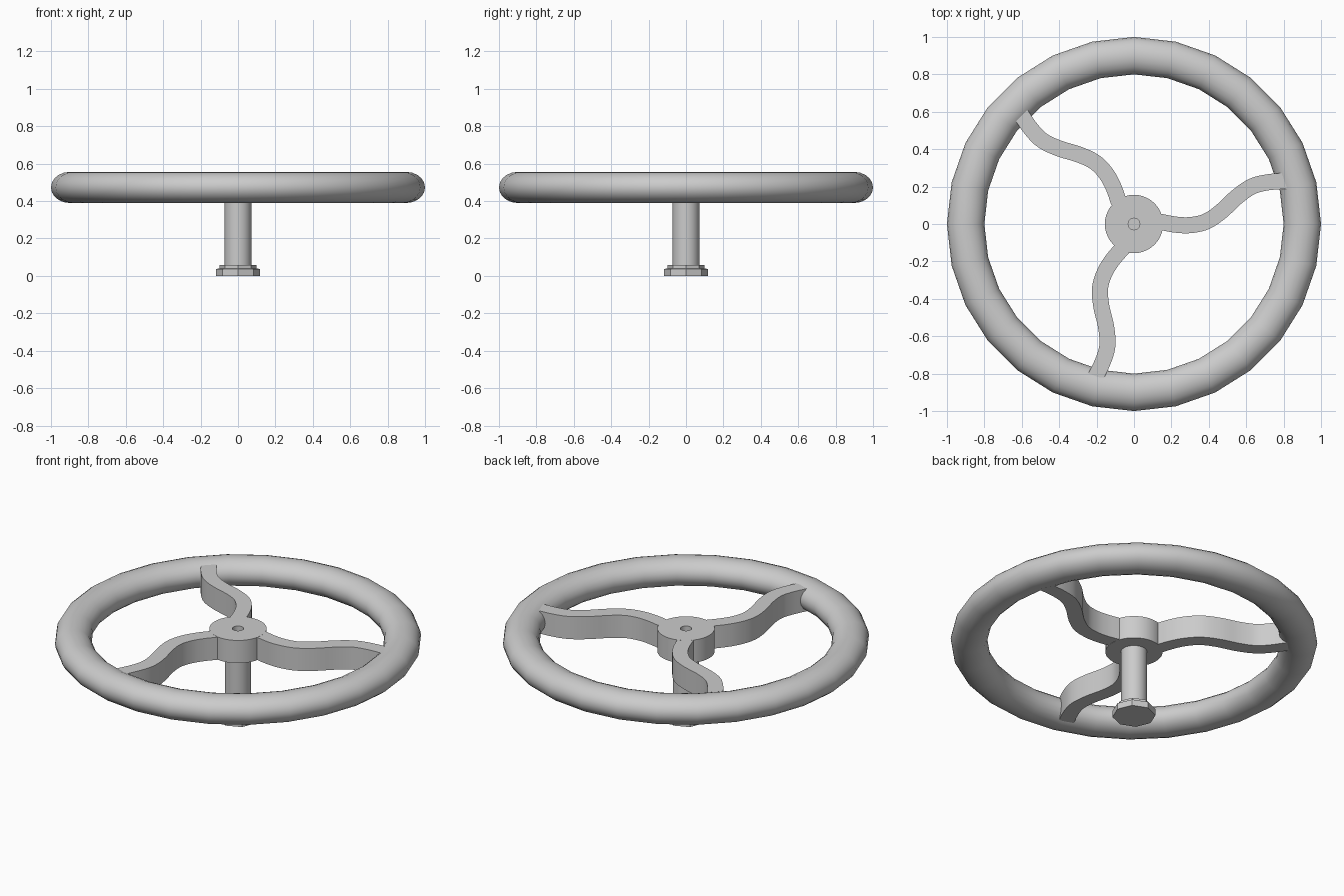
import bpy, bmesh
from math import cos, sin, pi, radians
from mathutils import Vector, Matrix

cube = bpy.data.objects.get("Cube")
if cube:
    bpy.data.objects.remove(cube, do_unlink=True)

grey = bpy.data.materials.new("plain grey")
grey.use_nodes = True
grey.diffuse_color = (0.6, 0.6, 0.6, 1)
for node in grey.node_tree.nodes:
    if node.type == 'BSDF_PRINCIPLED':
        node.inputs["Base Color"].default_value = grey.diffuse_color


def finish(name, bm, smooth=True):
    bmesh.ops.recalc_face_normals(bm, faces=bm.faces)
    mesh = bpy.data.meshes.new(name)
    bm.to_mesh(mesh)
    bm.free()
    mesh.materials.append(grey)
    obj = bpy.data.objects.new(name, mesh)
    bpy.context.collection.objects.link(obj)
    if smooth:
        bpy.ops.object.select_all(action='DESELECT')
        obj.select_set(True)
        bpy.context.view_layer.objects.active = obj
        bpy.ops.object.shade_smooth_by_angle(angle=radians(32))
    return obj


def lathe(name, profile, steps, closed=False, smooth=True):
    """Turn a (radius, height) profile around z; open ends are capped."""
    bm = bmesh.new()
    rings = [[bm.verts.new((r * cos(2 * pi * i / steps), r * sin(2 * pi * i / steps), z))
              for i in range(steps)] for r, z in profile]
    pairs = list(zip(rings, rings[1:]))
    if closed:
        pairs.append((rings[-1], rings[0]))
    else:
        bm.faces.new(rings[0])
        bm.faces.new(rings[-1])
    for a, b in pairs:
        for i in range(steps):
            j = (i + 1) % steps
            bm.faces.new((a[i], a[j], b[j], b[i]))
    return finish(name, bm, smooth)


def smooth_path(points, steps=5):
    """Catmull-Rom curve through the inner points."""
    out = []
    for a, b, c, d in zip(points, points[1:], points[2:], points[3:]):
        for k in range(steps):
            t = k / steps
            out.append(0.5 * (2 * b + (c - a) * t + (2 * a - 5 * b + 4 * c - d) * t ** 2
                              + (3 * b - a - 3 * c + d) * t ** 3))
    return out + [points[-2]]


# Rim with an oval section
RIM_Z = 0.473
section = [(0.9 + 0.1 * cos(2 * pi * k / 20), RIM_Z + 0.083 * sin(2 * pi * k / 20))
           for k in range(20)]
lathe("rim", section, 28, closed=True)

# Hub with a small centre hole, shaft and stepped foot
TOP, BOTTOM = 0.54, 0.403
lathe("hub", [(0.156, BOTTOM), (0.156, TOP), (0.031, TOP), (0.031, TOP - 0.03)], 40)
lathe("shaft", [(0.072, 0.04), (0.072, BOTTOM + 0.02)], 24)
lathe("foot", [(0.118, 0), (0.118, 0.037), (0.1, 0.04), (0.1, 0.058)], 8, smooth=False)

# Three wavy spokes
centre = [Vector(p) for p in (
    (0.08, 0.022), (0.14, 0.012), (0.22, -0.003), (0.3, -0.006), (0.385, 0.013), (0.465, 0.066),
    (0.55, 0.145), (0.63, 0.2), (0.71, 0.222), (0.8, 0.23), (0.86, 0.232), (0.92, 0.234))]
path = smooth_path(centre)
for n in range(3):
    bm = bmesh.new()
    rows = []
    for i, p in enumerate(path):
        d = (path[min(i + 1, len(path) - 1)] - path[max(i - 1, 0)]).normalized()
        side = Vector((-d.y, d.x)) * 0.043
        rows.append([bm.verts.new((*(p + s * side), BOTTOM + 0.0005)) for s in (1, -1)])
    for a, b in zip(rows, rows[1:]):
        bm.faces.new((a[0], a[1], b[1], b[0]))
    grown = bmesh.ops.extrude_face_region(bm, geom=bm.faces[:])["geom"]
    bmesh.ops.translate(bm, vec=(0, 0, TOP - BOTTOM - 0.001),
                        verts=[g for g in grown if isinstance(g, bmesh.types.BMVert)])
    bmesh.ops.rotate(bm, verts=bm.verts, matrix=Matrix.Rotation(2 * pi * n / 3, 3, 'Z'))
    finish(f"spoke_{n + 1}", bm)
